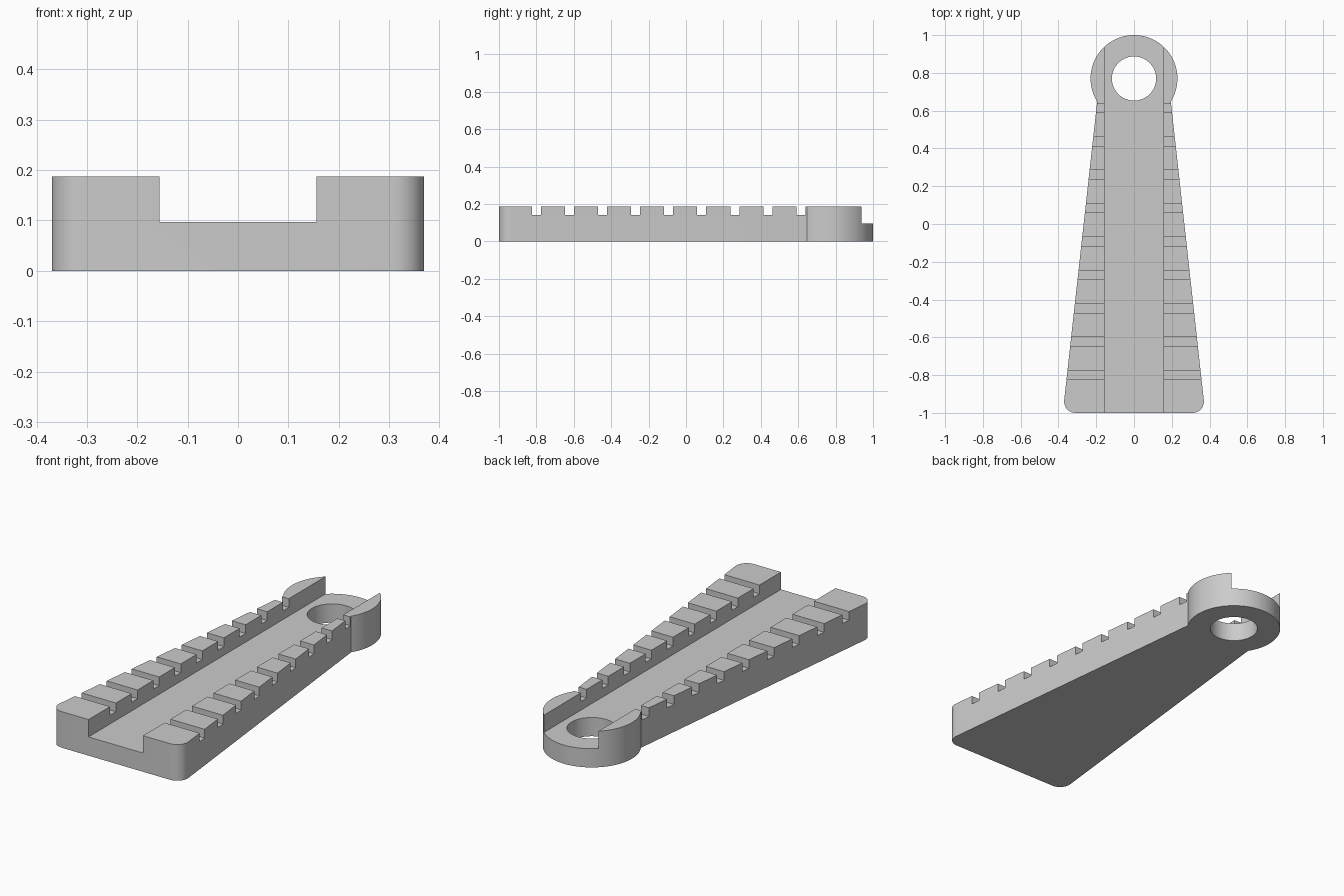
import bpy, bmesh
from math import sin, cos, radians

if "Cube" in bpy.data.objects:
    bpy.data.objects.remove(bpy.data.objects["Cube"], do_unlink=True)

HEIGHT = 0.187
EYE_Y, EYE_R, HOLE_R = 0.77, 0.23, 0.117
CHANNEL_HALF, CHANNEL_Z = 0.156, 0.097
NOTCH_Z, NOTCH_WIDTH, NOTCH_COUNT = 0.142, 0.048, 9
NOTCH_START, NOTCH_STEP = -0.8, 0.1768

grey = bpy.data.materials.new("plain_grey")
grey.use_nodes = True
colour = (0.6, 0.6, 0.6, 1)
grey.diffuse_color = colour
grey.node_tree.nodes["Principled BSDF"].inputs["Base Color"].default_value = colour


def arc(cx, cy, r, start, end, steps):
    angles = [radians(start + (end - start) * i / steps) for i in range(steps + 1)]
    return [(cx + r * cos(a), cy + r * sin(a)) for a in angles]


def prism(name, outline, z0, z1):
    """Extrude a counter-clockwise outline from z0 to z1."""
    bm = bmesh.new()
    base = bm.faces.new([bm.verts.new((x, y, z0)) for x, y in outline])
    top = bmesh.ops.extrude_face_region(bm, geom=[base])["geom"]
    verts = [v for v in top if isinstance(v, bmesh.types.BMVert)]
    bmesh.ops.translate(bm, verts=verts, vec=(0, 0, z1 - z0))
    bmesh.ops.recalc_face_normals(bm, faces=bm.faces)
    mesh = bpy.data.meshes.new(name)
    bm.to_mesh(mesh)
    bm.free()
    obj = bpy.data.objects.new(name, mesh)
    obj.data.materials.append(grey)
    bpy.context.collection.objects.link(obj)
    return obj


def block(name, hx, y0, y1, z0):
    return prism(name, [(-hx, y0), (hx, y0), (hx, y1), (-hx, y1)], z0, HEIGHT + 0.1)


# Tapered body with rounded front corners and a round eye at the back
half = arc(0.31, -0.94, 0.06, -90, 6, 10) + arc(0, EYE_Y, EYE_R, -32, 90, 32)
outline = half + [(-x, y) for x, y in reversed(half[:-1])]
body = prism("tapered_body", outline, 0, HEIGHT)

# Cutters: eye hole, long channel and the row of cross notches
cutters = [
    prism("hole_cutter", arc(0, EYE_Y, HOLE_R, 0, 360, 64)[:-1], -0.1, HEIGHT + 0.1),
    block("channel_cutter", CHANNEL_HALF, -1.1, 1.1, CHANNEL_Z),
]
for i in range(NOTCH_COUNT):
    y = NOTCH_START + i * NOTCH_STEP
    cutters.append(block(f"notch_cutter_{i + 1}", 0.5, y - NOTCH_WIDTH / 2,
                         y + NOTCH_WIDTH / 2, NOTCH_Z))

bpy.context.view_layer.objects.active = body
for cutter in cutters:
    mod = body.modifiers.new(cutter.name, "BOOLEAN")
    mod.operation, mod.solver, mod.object = "DIFFERENCE", "EXACT", cutter
    bpy.ops.object.modifier_apply(modifier=mod.name)
    bpy.data.objects.remove(cutter, do_unlink=True)

# Smooth curved walls, sharp edges elsewhere
bpy.ops.object.select_all(action="DESELECT")
body.select_set(True)
bpy.ops.object.shade_smooth_by_angle(angle=radians(30))
